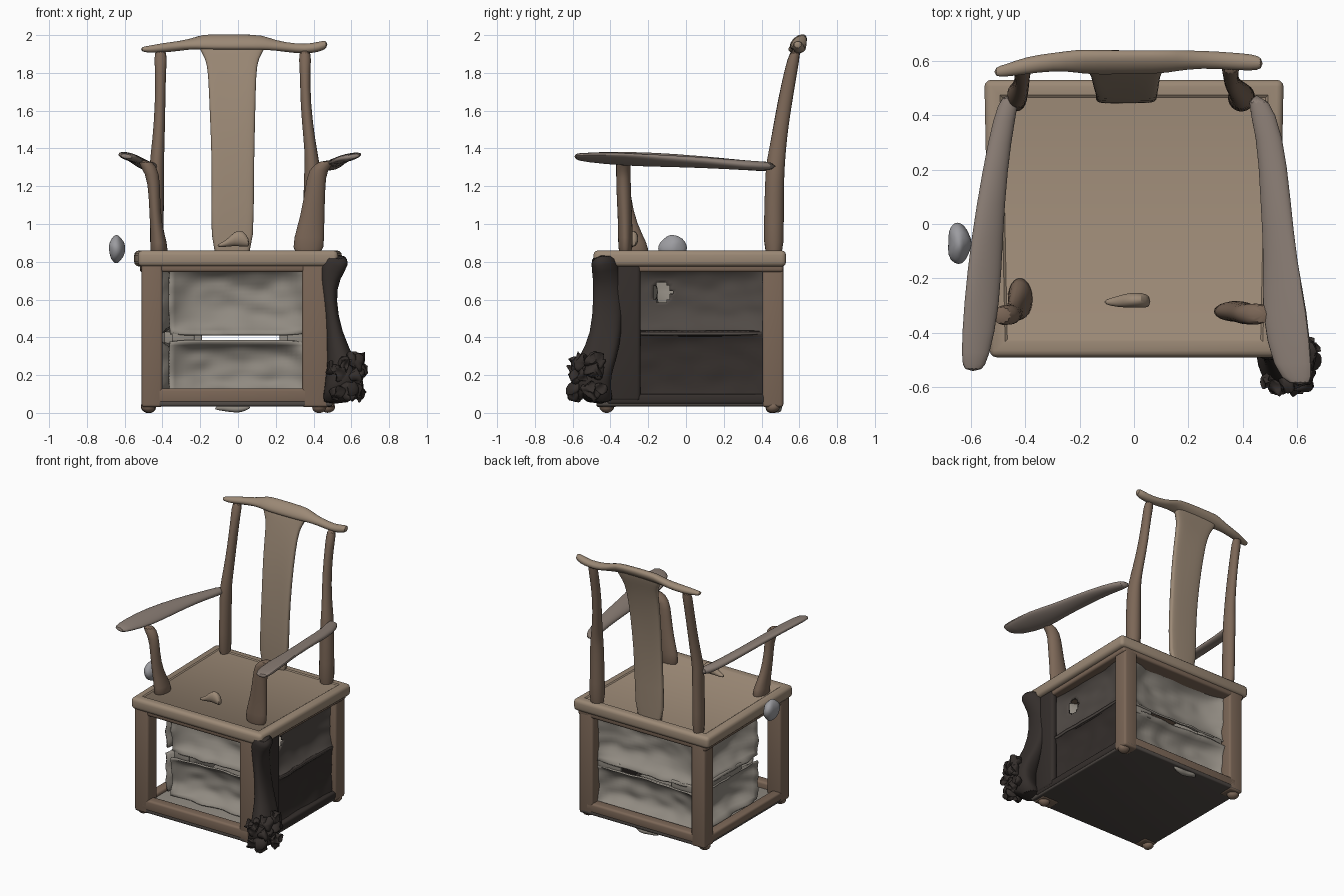
import bpy, bmesh, math, random
from mathutils import Vector, Matrix, noise

random.seed(4)


def material(name, rgb):
    m = bpy.data.materials.new(name)
    m.diffuse_color = (*rgb, 1)
    return m


TAN = material("tan_wood", (0.33, 0.25, 0.18))
BROWN = material("brown_wood", (0.20, 0.135, 0.095))
ARM = material("worn_wood", (0.26, 0.21, 0.18))
GREY = material("grey_panel", (0.28, 0.255, 0.22))
DARK = material("dark_wood", (0.035, 0.028, 0.025))
BLUE = material("pale_grey", (0.33, 0.33, 0.35))
SHADOW = material("shadowed_panel", (0.08, 0.068, 0.06))


def finish(name, bm, mat, angle=50, rough=0, scale=9):
    bmesh.ops.recalc_face_normals(bm, faces=bm.faces)
    if rough:
        for v in bm.verts:
            v.co += noise.noise_vector(v.co * scale) * rough
    me = bpy.data.meshes.new(name)
    bm.to_mesh(me)
    bm.free()
    me.materials.append(mat)
    ob = bpy.data.objects.new(name, me)
    bpy.context.collection.objects.link(ob)
    bpy.ops.object.select_all(action='DESELECT')
    ob.select_set(True)
    bpy.context.view_layer.objects.active = ob
    bpy.ops.object.shade_smooth_by_angle(angle=math.radians(angle))
    return ob


def loft(name, axis, sections, mat, n=12, square=1.0, rough=0.006):
    """Rings of (x, y, z, half_a, half_b[, roll]) across the given axis."""
    bm = bmesh.new()
    rings = []
    for x, y, z, a, b, *roll in sections:
        ring = []
        for i in range(n):
            t = 2 * math.pi * (i + 0.5) / n
            c, s = math.cos(t), math.sin(t)
            p = a * math.copysign(abs(c) ** square, c)
            q = b * math.copysign(abs(s) ** square, s)
            if roll:
                r = math.radians(roll[0])
                p, q = p * math.cos(r) - q * math.sin(r), p * math.sin(r) + q * math.cos(r)
            off = {'x': (0, p, q), 'y': (p, 0, q), 'z': (p, q, 0)}[axis]
            ring.append(bm.verts.new(Vector((x, y, z)) + Vector(off)))
        rings.append(ring)
    for r0, r1 in zip(rings, rings[1:]):
        for i in range(n):
            j = (i + 1) % n
            bm.faces.new((r0[i], r0[j], r1[j], r1[i]))
    bm.faces.new(rings[0])
    bm.faces.new(rings[-1])
    ob = finish(name, bm, mat, 60, rough)
    s = ob.modifiers.new("smooth", 'SUBSURF')
    s.levels = s.render_levels = 1
    return ob


def slab(name, corners, z0, z1, mat, bevel=0.02, inset=0):
    """Bevelled prism over a four-sided outline."""
    bm = bmesh.new()
    face = bm.faces.new([bm.verts.new((x, y, z0)) for x, y in corners])
    up = bmesh.ops.extrude_face_region(bm, geom=[face])['geom']
    bmesh.ops.translate(bm, vec=(0, 0, z1 - z0), verts=[g for g in up if isinstance(g, bmesh.types.BMVert)])
    bmesh.ops.bevel(bm, geom=bm.edges[:], offset=bevel, segments=3, profile=0.5, affect='EDGES')
    if inset:
        bm.normal_update()
        top = max(bm.faces, key=lambda f: f.calc_center_median().z)
        bmesh.ops.inset_region(bm, faces=[top], thickness=inset)
        bmesh.ops.inset_region(bm, faces=[top], thickness=0.012, depth=-0.006)
    return finish(name, bm, mat, 35)


def box(name, x0, x1, y0, y1, z0, z1, mat, bevel=0.015):
    return slab(name, [(x0, y0), (x1, y0), (x1, y1), (x0, y1)], z0, z1, mat, bevel)


def blob(name, loc, size, mat, rough=0.01, scale=14):
    bm = bmesh.new()
    bmesh.ops.create_icosphere(bm, subdivisions=3, radius=1, matrix=Matrix.Translation(loc) @ Matrix.Diagonal((*size, 1)))
    return finish(name, bm, mat, 60, rough, scale)


def panel(name, place, u0, u1, z0, z1, mat, bowl, nu=28, nz=16, rough=0.02, hole=None):
    """Uneven sheet set back inside the frame; edges curl outwards by 'bowl'."""
    bm = bmesh.new()
    grid = []
    for k in range(nz + 1):
        row = []
        for i in range(nu + 1):
            s, t = i / nu, k / nz
            u, z = u0 + (u1 - u0) * s, z0 + (z1 - z0) * t
            d = bowl * (1 - (2 * s - 1) ** 4) * (1 - (2 * t - 1) ** 4)
            row.append(bm.verts.new(place(u, d + rough * noise.noise(Vector((u * 9, z * 14, u0))), z)))
        grid.append(row)
    for k in range(nz):
        for i in range(nu):
            if hole and math.hypot(u0 + (u1 - u0) * i / nu - hole[0], z0 + (z1 - z0) * k / nz - hole[1]) < hole[2]:
                continue
            bm.faces.new((grid[k][i], grid[k][i + 1], grid[k + 1][i + 1], grid[k + 1][i]))
    ob = finish(name, bm, mat, 60)
    ob.modifiers.new("thickness", 'SOLIDIFY').thickness = 0.012
    return ob


# Seat with framed, slightly sunken top
slab("seat", [(-0.53, -0.49), (0.53, -0.49), (0.55, 0.53), (-0.55, 0.53)], 0.775, 0.86, TAN, 0.025, 0.045)
slab("seat_apron", [(-0.51, -0.47), (0.5, -0.47), (0.52, 0.515), (-0.52, 0.515)], 0.745, 0.80, BROWN, 0.015)

# Cabinet base: corner legs, floor, rails and feet
LEGS = {"front_left": (-0.455, -0.42, 0.055), "front_right": (0.41, -0.42, 0.07),
        "back_left": (-0.455, 0.46, 0.055), "back_right": (0.455, 0.46, 0.055)}
for side, (x, y, w) in LEGS.items():
    box(side + "_leg", x - w, x + w, y - 0.055, y + 0.055, 0.03, 0.80, BROWN)
    blob(side + "_foot", (x + math.copysign(0.02, x), y, 0.032), (0.038, 0.038, 0.032), BROWN, 0.004)
box("floor", -0.50, 0.49, -0.47, 0.51, 0.05, 0.085, GREY, 0.01)
box("underside", -0.505, 0.50, -0.475, 0.515, 0.035, 0.065, SHADOW, 0.01)
box("front_rail", -0.46, 0.42, -0.475, -0.40, 0.05, 0.13, BROWN)
box("back_rail", -0.46, 0.46, 0.44, 0.515, 0.05, 0.12, BROWN)
box("left_rail", -0.51, -0.44, -0.42, 0.46, 0.05, 0.11, BROWN)
box("right_rail", 0.44, 0.505, -0.42, 0.46, 0.045, 0.10, DARK)
blob("underside_scrap", (-0.03, 0.49, 0.025), (0.09, 0.02, 0.02), GREY)

# Uneven recessed panels, with a slot left open between upper and lower halves
front = lambda u, d, z: (u, -0.26 + d, z)
back = lambda u, d, z: (u, 0.46 - d, z)
left = lambda u, d, z: (-0.43 + d, u, z)
right = lambda u, d, z: (0.49 - d, u, z)
for label, z0, z1 in (("upper", 0.42, 0.77), ("lower", 0.10, 0.375)):
    panel(label + "_front_panel", front, -0.36, 0.36, z0, z1, GREY, 0.09)
    panel(label + "_back_panel", back, -0.42, 0.42, z0, z1, GREY, 0.10)
    panel(label + "_left_panel", left, -0.22, 0.43, z0, z1, GREY, 0.10)
for x in (-0.29, 0.32):
    box("slot_end", x - 0.06, x + 0.06, -0.25, -0.22, 0.365, 0.43, GREY, 0.01)
    box("back_slot_end", x - 0.10, x + 0.10, 0.42, 0.45, 0.365, 0.43, GREY, 0.01)
box("left_slot_end", -0.42, -0.39, -0.05, 0.43, 0.365, 0.43, GREY, 0.01)
panel("upper_right_panel", right, -0.38, 0.45, 0.42, 0.78, SHADOW, 0.07, nu=48, nz=24, rough=0.008, hole=(-0.135, 0.63, 0.05))
panel("lower_right_panel", right, -0.40, 0.45, 0.06, 0.43, DARK, 0.035, rough=0.008)
box("right_ledge", 0.43, 0.48, -0.20, 0.32, 0.405, 0.435, DARK, 0.01)

# Dark ragged growth down the front right corner, with a thin skin spreading along the side
loft("corner_growth", 'z', [(0.51, -0.45, 0.05, .07, .08), (0.55, -0.50, 0.12, .09, .10), (0.56, -0.50, 0.2, .09, .11),
     (0.55, -0.46, 0.29, .075, .10), (0.505, -0.42, 0.42, .045, .085), (0.48, -0.415, 0.6, .045, .08),
     (0.485, -0.42, 0.72, .05, .08), (0.51, -0.44, 0.79, .075, .075), (0.515, -0.445, 0.84, .06, .06)], DARK, 24, 0.9, 0.025)
box("corner_skin", 0.46, 0.51, -0.42, -0.24, 0.06, 0.79, DARK, 0.02)
for i in range(22):
    a, z = random.uniform(-2.4, 0.4), random.uniform(0.09, 0.32)
    r = random.uniform(0.02, 0.042)
    k = 1 - abs(z - 0.18) * 1.5
    blob("growth_lump", (0.55 + 0.10 * k * math.cos(a), -0.495 + 0.115 * k * math.sin(a), z),
         (r, r, r * 1.2), DARK, 0.03, 28)

# Back posts, upright below the arms and leaning above
for side, x0, x1, k in (("left", -0.43, -0.41, 1), ("right", 0.395, 0.355, 1.35)):
    loft(side + "_back_post", 'z', [(x0, 0.465, 0.80, .04 * k, .055), (x0, 0.465, 1.0, .037 * k, .053),
         (x0, 0.47, 1.25, .037 * k, .052), (x0, 0.475, 1.33, .04, .05), (x0 + (x1 - x0) * .5, 0.49, 1.45, .032, .042),
         (x1, 0.52, 1.63, .029, .04), (x1, 0.555, 1.82, .028, .036), (x1, 0.585, 1.93, .04, .03)], BROWN)

# Central splat
loft("back_splat", 'z', [(-0.03, 0.465, 0.78, .113, .022), (-0.03, 0.465, 1.1, .111, .022), (-0.025, 0.48, 1.35, .113, .022),
     (-0.03, 0.51, 1.6, .122, .021), (-0.03, 0.55, 1.8, .130, .021), (-0.03, 0.575, 1.88, .140, .024),
     (-0.03, 0.59, 1.935, .18, .024), (-0.03, 0.60, 1.97, .18, .02)], TAN, 16, 0.45, 0.006)

# Crest rail: leaning plate in the middle, rounded upswept tips
loft("crest_rail", 'x', [(-0.515, 0.56, 1.925, .018, .012), (-0.47, 0.565, 1.922, .024, .02), (-0.40, 0.585, 1.93, .033, .026),
     (-0.30, 0.60, 1.945, .034, .028), (-0.20, 0.60, 1.963, .048, .03, 35), (-0.17, 0.595, 1.963, .053, .03, 40),
     (0.11, 0.595, 1.963, .053, .03, 40), (0.15, 0.60, 1.958, .046, .03, 35), (0.25, 0.605, 1.937, .034, .027),
     (0.36, 0.60, 1.925, .032, .026), (0.43, 0.595, 1.94, .034, .03), (0.475, 0.59, 1.955, .024, .022)], TAN)

# Armrests, broadening and tilting outwards to the front
loft("left_arm", 'y', [(-0.595, -0.545, 1.36, .035, .014, -12), (-0.585, -0.50, 1.36, .056, .021, -15), (-0.56, -0.30, 1.35, .076, .023, -20),
     (-0.54, -0.05, 1.34, .063, .025, -20), (-0.51, 0.2, 1.32, .05, .027, -15), (-0.475, 0.40, 1.305, .043, .028), (-0.45, 0.48, 1.305, .035, .026)], ARM)
loft("right_arm", 'y', [(0.61, -0.59, 1.36, .04, .014, 10), (0.585, -0.54, 1.355, .075, .021, 14), (0.55, -0.32, 1.345, .092, .023, 18),
     (0.54, -0.15, 1.335, .067, .025, 20), (0.52, 0.1, 1.325, .058, .027, 16), (0.50, 0.33, 1.31, .05, .028, 6), (0.45, 0.48, 1.305, .045, .026)], ARM)

# Arm posts with flared feet
loft("left_arm_post", 'z', [(-0.42, -0.27, 0.82, .055, .09), (-0.42, -0.28, 0.90, .045, .075), (-0.435, -0.31, 1.0, .032, .05),
     (-0.445, -0.33, 1.15, .03, .038), (-0.45, -0.335, 1.27, .036, .036), (-0.50, -0.335, 1.34, .05, .04)], BROWN)
loft("right_arm_post", 'z', [(0.37, -0.32, 0.82, .087, .04), (0.375, -0.32, 0.93, .082, .04), (0.395, -0.325, 1.03, .065, .039),
     (0.41, -0.33, 1.2, .054, .039), (0.42, -0.33, 1.29, .051, .039), (0.485, -0.33, 1.34, .05, .048)], BROWN)

# Loose scraps: one on the seat, one floating beside it
loft("seat_scrap", 'x', [(-0.11, -0.285, 0.885, .008, .008), (-0.06, -0.285, 0.895, .02, .018), (-0.02, -0.28, 0.925, .028, .042),
     (0.03, -0.28, 0.925, .03, .045), (0.06, -0.285, 0.90, .022, .022)], TAN)
blob("floating_scrap", (-0.645, -0.07, 0.87), (0.042, 0.07, 0.075), BLUE)
